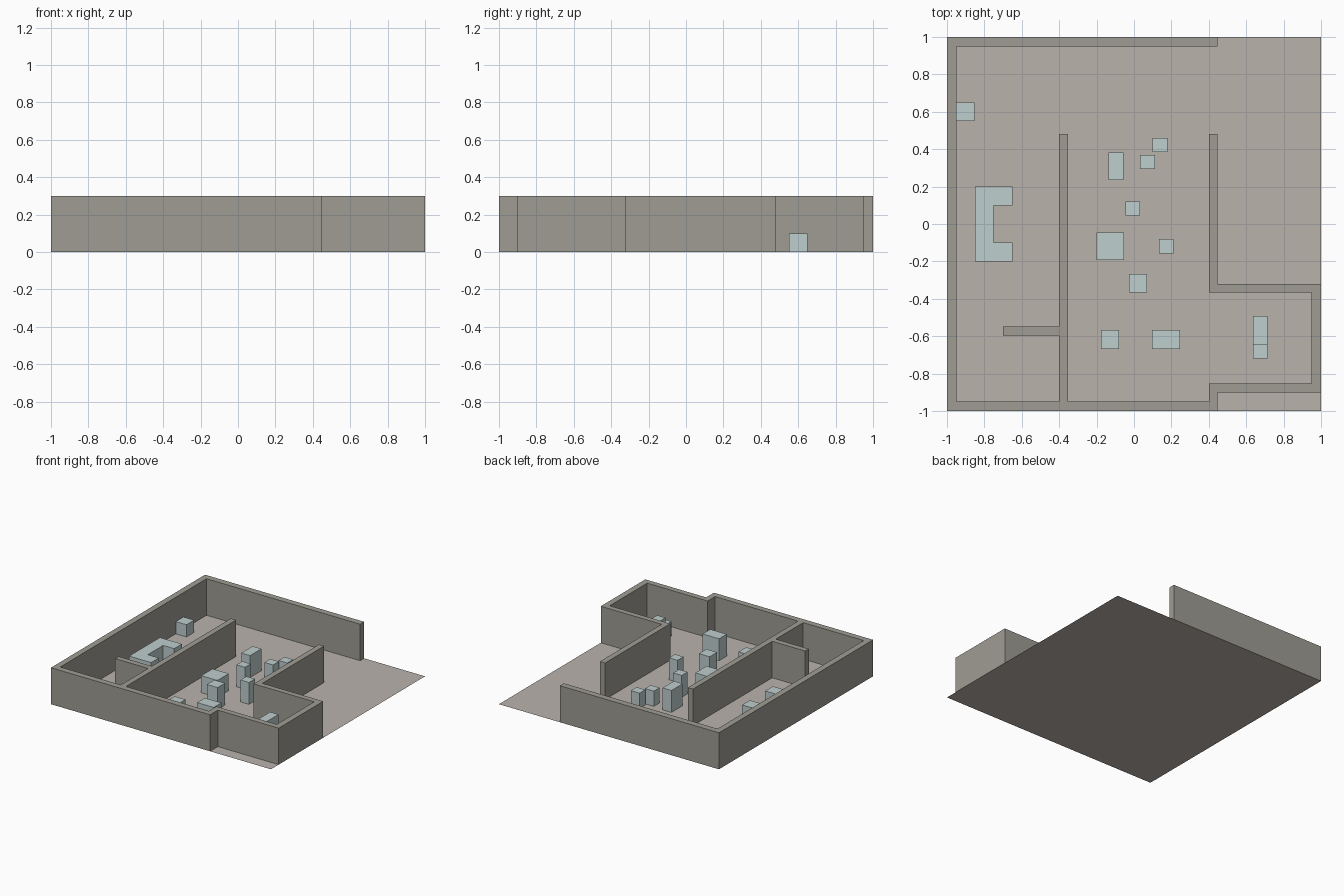
import bpy, bmesh

if "Cube" in bpy.data.objects:
    bpy.data.objects.remove(bpy.data.objects["Cube"])


def material(name, rgb):
    m = bpy.data.materials.new(name)
    m.diffuse_color = (*rgb, 1.0)
    m.use_nodes = True
    m.node_tree.nodes["Principled BSDF"].inputs["Base Color"].default_value = m.diffuse_color
    return m


FLOOR = material("floor_grey", (0.49, 0.45, 0.415))
WALL = material("wall_grey", (0.345, 0.335, 0.295))
FURNITURE = material("furniture_blue", (0.52, 0.62, 0.62))


def prism(name, outline, height, mat):
    """Raise a counter-clockwise footprint from the floor; the floor closes it below."""
    bm = bmesh.new()
    top = [bm.verts.new((x, y, height)) for x, y in outline]
    bm.faces.new(top)
    if height > 0:
        base = [bm.verts.new((x, y, 0)) for x, y in outline]
        n = len(outline)
        for i in range(n):
            j = (i + 1) % n
            bm.faces.new((base[i], base[j], top[j], top[i]))
    # split concave footprints cleanly (needs valid normals first)
    bm.normal_update()
    bmesh.ops.triangulate(bm, faces=[f for f in bm.faces if len(f.verts) > 4])
    mesh = bpy.data.meshes.new(name)
    bm.to_mesh(mesh)
    bm.free()
    mesh.materials.append(mat)
    obj = bpy.data.objects.new(name, mesh)
    bpy.context.collection.objects.link(obj)
    return obj


def rect(x0, x1, y0, y1):
    return [(x0, y0), (x1, y0), (x1, y1), (x0, y1)]


# Floor surface
prism("floor", rect(-1, 1, -1, 1), 0, FLOOR)

# Connected walls: outer shell, side room, divider and short partition
prism("walls", [
    (-1, -1), (.447, -1), (.447, -.9), (1, -.9), (1, -.322), (.447, -.322),
    (.447, .48), (.4, .48), (.4, -.367), (.95, -.367), (.95, -.853), (.4, -.853),
    (.4, -.95), (-.353, -.95), (-.353, .48), (-.4, .48), (-.4, -.548),
    (-.7, -.548), (-.7, -.595), (-.4, -.595), (-.4, -.95), (-.95, -.95),
    (-.95, .948), (.447, .948), (.447, 1), (-1, 1),
], 0.3, WALL)

# U-shaped counter
prism("counter", [
    (-.85, -.2), (-.65, -.2), (-.65, -.1), (-.75, -.1),
    (-.75, .1), (-.65, .1), (-.65, .2), (-.85, .2),
], 0.13, FURNITURE)

# Box furniture: x0, x1, y0, y1, height
boxes = {
    "side_cabinet": (-.95, -.853, .55, .65, .10),
    "tall_cabinet": (-.135, -.055, .235, .382, .18),
    "stool_back": (.10, .18, .385, .46, .125),
    "stool_front": (.033, .113, .295, .37, .125),
    "pillar_left": (-.045, .032, .045, .12, .18),
    "table": (-.20, -.053, -.192, -.045, .14),
    "pillar_right": (.133, .21, -.157, -.08, .18),
    "pillar_front": (-.027, .07, -.365, -.268, .18),
    "low_block": (-.177, -.08, -.668, -.568, .12),
    "wide_cabinet": (.097, .247, -.668, -.568, .18),
    "room_shelf": (.637, .713, -.643, -.492, .18),
    "room_bench": (.637, .713, -.72, -.643, .12),
}
for name, (x0, x1, y0, y1, h) in boxes.items():
    prism(name, rect(x0, x1, y0, y1), h, FURNITURE)
